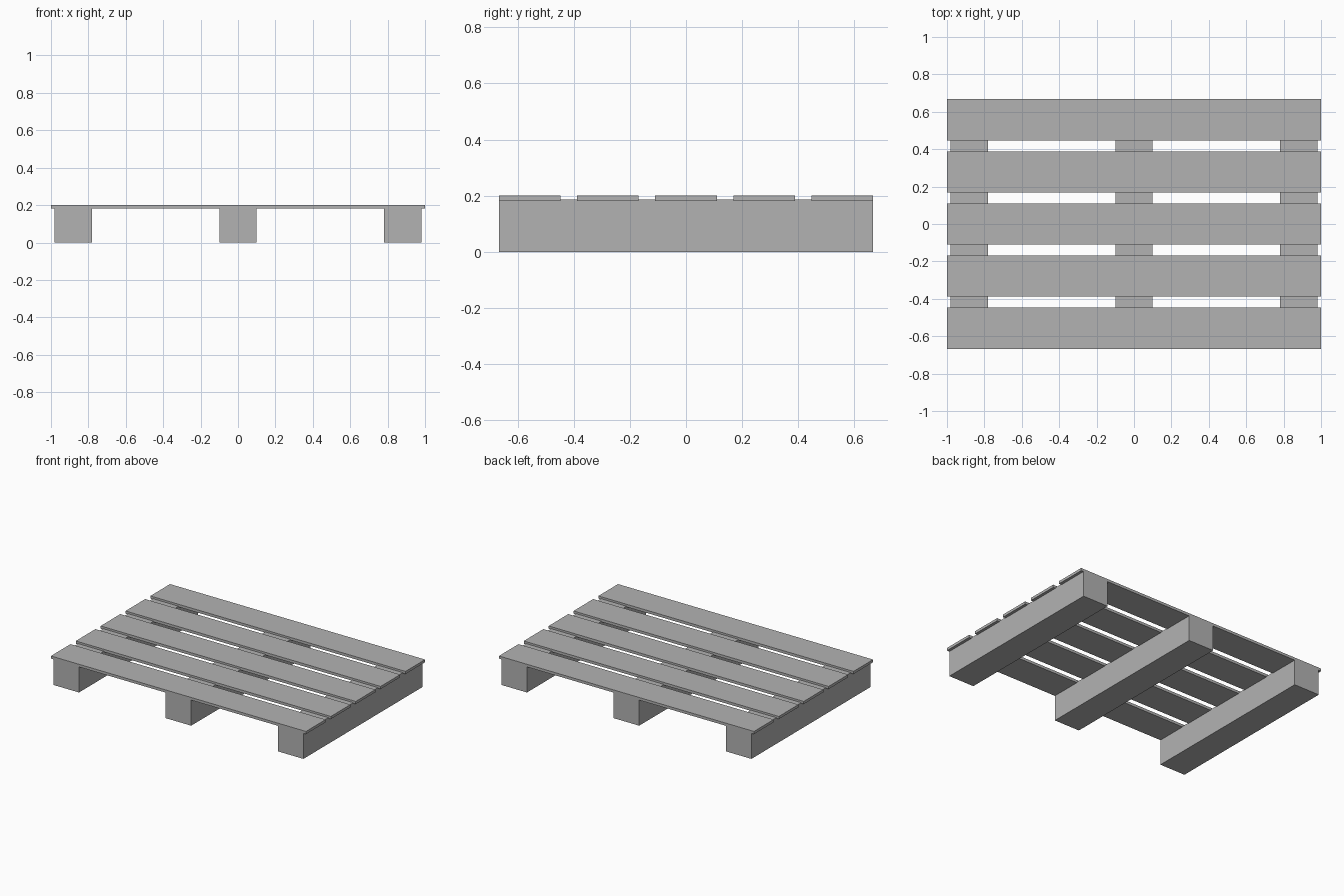
import bpy

cube = bpy.data.objects.get("Cube")
if cube:
    bpy.data.objects.remove(cube, do_unlink=True)

# Single plain grey material
GREY = (0.45, 0.45, 0.45, 1)
grey = bpy.data.materials.new("plain grey")
grey.use_nodes = True
grey.diffuse_color = GREY
grey.node_tree.nodes["Principled BSDF"].inputs["Base Color"].default_value = GREY

HALF_DEPTH = 0.667
PLANK_WIDTH = 0.22
PLANK_COUNT = 5


def box(name, x, y, z):
    """Add a box spanning the given (low, high) ranges."""
    spans = (x, y, z)
    bpy.ops.mesh.primitive_cube_add(size=1, location=[(a + b) / 2 for a, b in spans])
    obj = bpy.context.object
    obj.name = name
    obj.scale = [b - a for a, b in spans]
    bpy.ops.object.transform_apply(location=False, rotation=False, scale=True)
    obj.data.materials.append(grey)
    return obj


# Three solid runners from front to back
for name, x in (("right_runner", -0.88), ("middle_runner", 0), ("left_runner", 0.88)):
    box(name, (x - 0.1, x + 0.1), (-HALF_DEPTH, HALF_DEPTH), (0, 0.186))

# Evenly spaced deck planks, slightly let into the runners
step = (2 * HALF_DEPTH - PLANK_WIDTH) / (PLANK_COUNT - 1)
for i in range(PLANK_COUNT):
    y = -HALF_DEPTH + i * step
    box(f"deck_plank_{i + 1}", (-1, 1), (y, y + PLANK_WIDTH), (0.181, 0.2))
